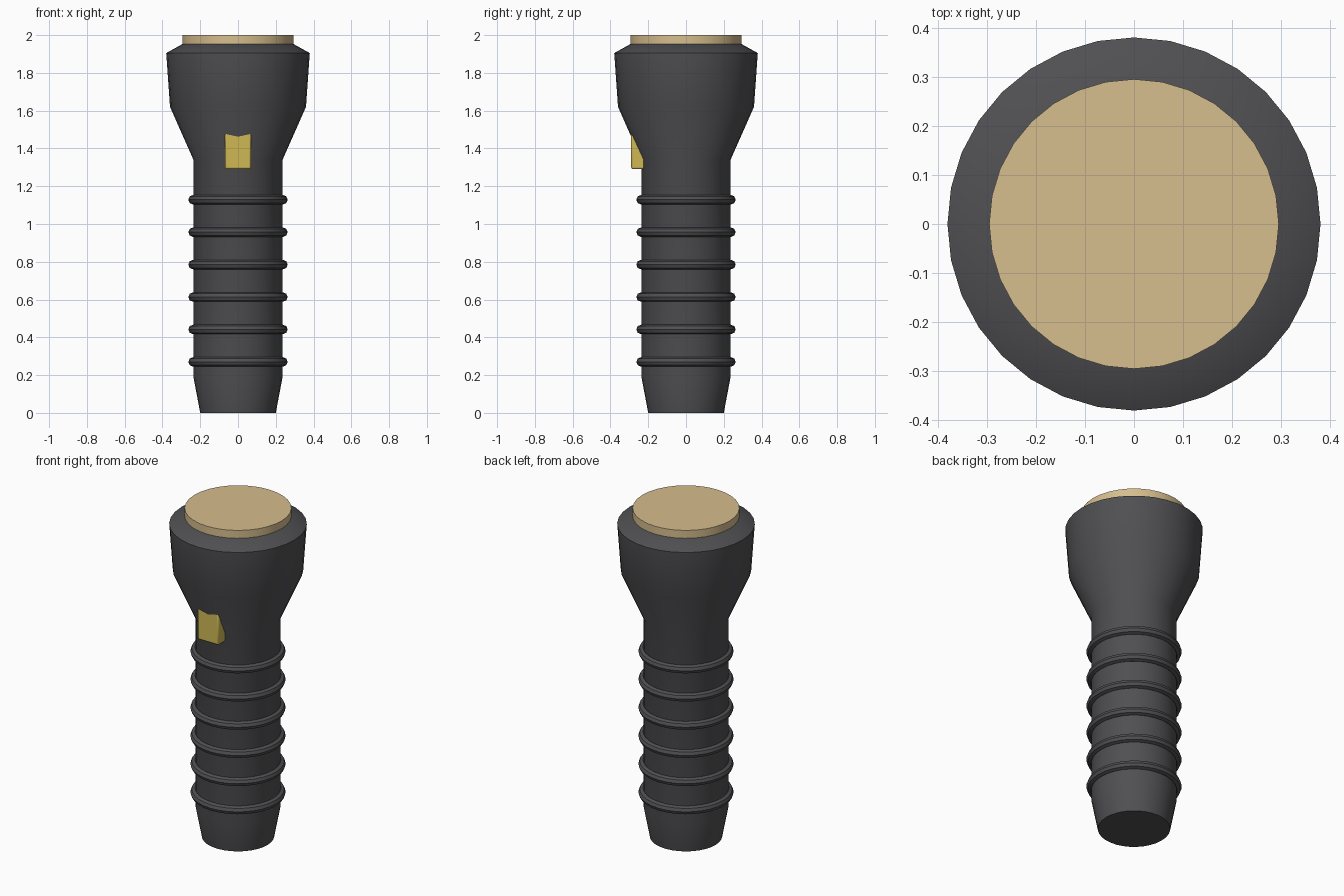
import bpy
import math

SIDES = 32

if "Cube" in bpy.data.objects:
    bpy.data.objects.remove(bpy.data.objects["Cube"], do_unlink=True)


def make_material(name, rgb):
    mat = bpy.data.materials.new(name)
    mat.use_nodes = True
    mat.diffuse_color = (*rgb, 1)
    mat.node_tree.nodes["Principled BSDF"].inputs["Base Color"].default_value = (*rgb, 1)
    return mat


def finish(obj, name, mat):
    obj.name = name
    obj.data.materials.clear()
    obj.data.materials.append(mat)
    bpy.ops.object.select_all(action="DESELECT")
    obj.select_set(True)
    bpy.context.view_layer.objects.active = obj
    bpy.ops.object.shade_smooth_by_angle(angle=math.radians(30))
    return obj


def lathe(name, profile, mat):
    """Closed solid of revolution around z from (radius, height) points."""
    verts, faces = [], []
    for r, z in profile:
        for i in range(SIDES):
            a = math.tau * i / SIDES
            verts.append((r * math.cos(a), r * math.sin(a), z))
    for ring in range(len(profile) - 1):
        low, high = ring * SIDES, (ring + 1) * SIDES
        for i in range(SIDES):
            j = (i + 1) % SIDES
            faces.append((low + i, low + j, high + j, high + i))
    faces.append(tuple(reversed(range(SIDES))))
    faces.append(tuple(range(len(verts) - SIDES, len(verts))))
    mesh = bpy.data.meshes.new(name)
    mesh.from_pydata(verts, [], faces)
    obj = bpy.data.objects.new(name, mesh)
    bpy.context.collection.objects.link(obj)
    return finish(obj, name, mat)


rubber = make_material("dark grey rubber", (0.08, 0.08, 0.086))
glass = make_material("warm tan lens", (0.67, 0.51, 0.27))
yellow = make_material("yellow switch", (0.62, 0.48, 0.09))

# Handle flaring into the lamp head
lathe("body", [(0.2, 0), (0.236, 0.19), (0.236, 1.34), (0.36, 1.62),
               (0.38, 1.905), (0.29, 1.955)], rubber)

# Lens disc standing on the head
lathe("lens", [(0.295, 1.95), (0.295, 2.0)], glass)

# Evenly spaced grip rings
for n in range(6):
    bpy.ops.mesh.primitive_torus_add(
        major_segments=SIDES, minor_segments=8, major_radius=0.238,
        minor_radius=0.025, location=(0, 0, 0.27 + n * 0.1717))
    finish(bpy.context.object, f"grip_ring_{n + 1}", rubber)

# Switch block, its top running into the flare of the head
bpy.ops.mesh.primitive_cube_add(size=1, location=(0, -0.24, 1.395))
switch = bpy.context.object
switch.scale = (0.14, 0.1, 0.21)
bpy.ops.object.transform_apply(location=False, rotation=False, scale=True)
bevel = switch.modifiers.new("soft_edges", "BEVEL")
bevel.width = 0.01
bevel.segments = 2
finish(switch, "switch", yellow)
